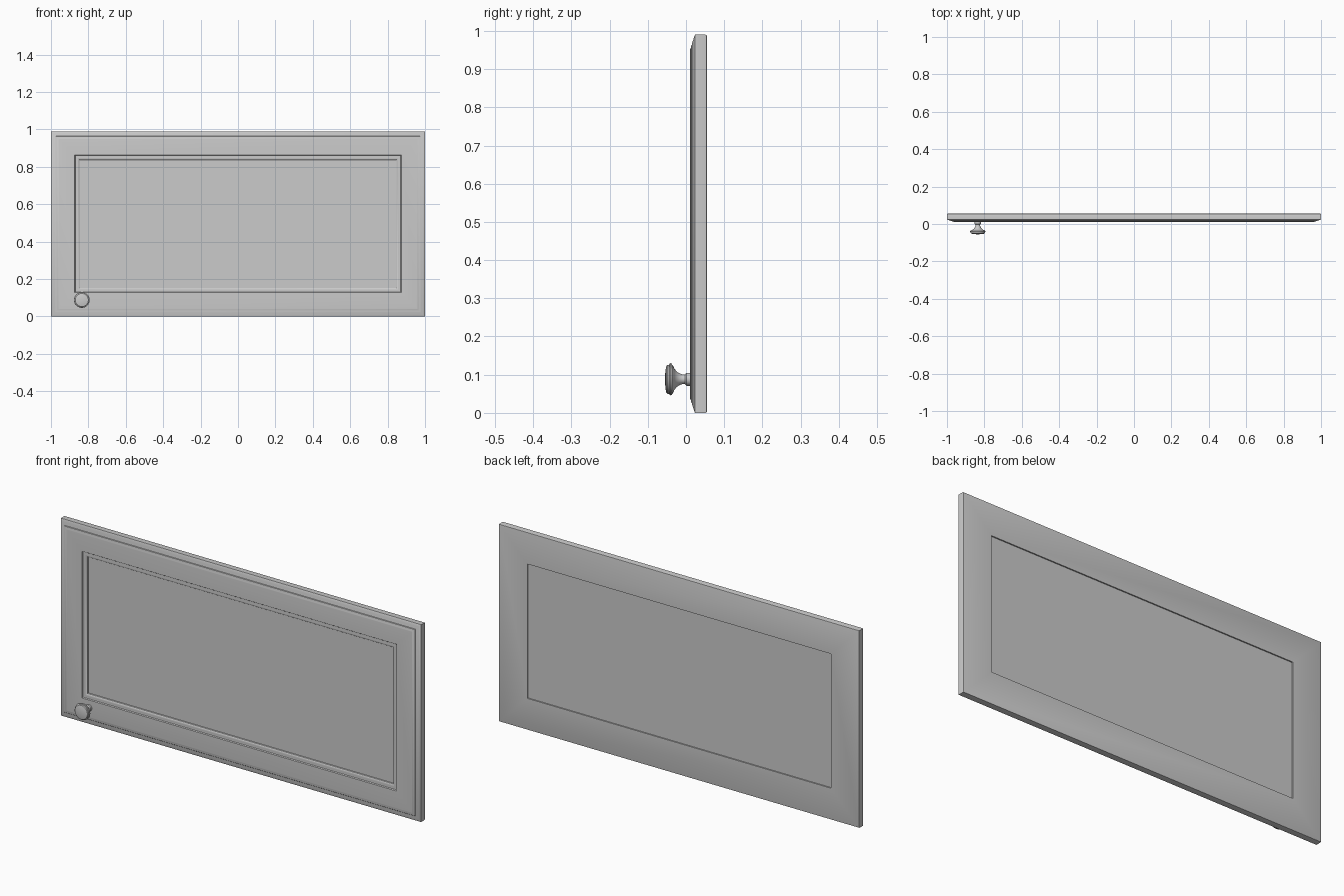
import bpy
import bmesh
import math

cube = bpy.data.objects.get("Cube")
if cube:
    bpy.data.objects.remove(cube, do_unlink=True)

WIDTH, HEIGHT = 2.0, 0.99

grey = bpy.data.materials.new("plain_grey")
grey.use_nodes = True
colour = (0.6, 0.6, 0.6, 1)
grey.diffuse_color = colour
grey.node_tree.nodes["Principled BSDF"].inputs["Base Color"].default_value = colour


def finish(name, bm, angle):
    bmesh.ops.recalc_face_normals(bm, faces=bm.faces)
    mesh = bpy.data.meshes.new(name)
    bm.to_mesh(mesh)
    bm.free()
    mesh.materials.append(grey)
    obj = bpy.data.objects.new(name, mesh)
    bpy.context.collection.objects.link(obj)
    bpy.ops.object.select_all(action="DESELECT")
    obj.select_set(True)
    bpy.context.view_layer.objects.active = obj
    bpy.ops.object.shade_smooth_by_angle(angle=math.radians(angle))
    return obj


def skin(bm, rings, closed):
    """Join successive rings of equal length with quads."""
    pairs = list(zip(rings, rings[1:]))
    if closed:
        pairs.append((rings[-1], rings[0]))
    for a, b in pairs:
        for i in range(len(a)):
            j = (i + 1) % len(a)
            bm.faces.new((a[i], a[j], b[j], b[i]))


def rectangle(bm, inset, y):
    x = WIDTH / 2 - inset
    return [bm.verts.new(p) for p in
            ((-x, y, inset), (x, y, inset),
             (x, y, HEIGHT - inset), (-x, y, HEIGHT - inset))]


def circle(bm, radius, y, cx, cz, sides=40):
    turns = [2 * math.pi * i / sides for i in range(sides)]
    return [bm.verts.new((cx + radius * math.cos(t), y, cz + radius * math.sin(t)))
            for t in turns]


# Moulded frame: (inset from the outer edge, y), from the back round to the front
frame_profile = [
    (0.158, 0.055), (0.004, 0.055), (0.001, 0.054), (0, 0.051),
    (0, 0.024), (0.003, 0.022), (0.012, 0.0195), (0.020, 0.0165),
    (0.026, 0.0155), (0.028, 0.0135), (0.034, 0.0125), (0.038, 0.0105),
    (0.042, 0.010),
    (0.127, 0.010), (0.130, 0.015), (0.135, 0.0155), (0.141, 0.0145),
    (0.147, 0.016), (0.152, 0.020), (0.154, 0.027), (0.158, 0.027),
]
bm = bmesh.new()
skin(bm, [rectangle(bm, *p) for p in frame_profile], closed=True)
finish("door_frame", bm, 25)

# Flat centre panel, recessed on both sides
bm = bmesh.new()
front, back = rectangle(bm, 0.150, 0.025), rectangle(bm, 0.150, 0.049)
skin(bm, [front, back], closed=False)
bm.faces.new(front)
bm.faces.new(back)
finish("centre_panel", bm, 25)

# Turned knob: (radius, y), from the door outwards
knob_profile = [
    (0.017, 0.012), (0.017, 0.001), (0.015, -0.001), (0.0125, -0.003),
    (0.0125, -0.008), (0.014, -0.014), (0.017, -0.020), (0.022, -0.026),
    (0.029, -0.031), (0.036, -0.034), (0.038, -0.036), (0.041, -0.037),
    (0.042, -0.040), (0.041, -0.043), (0.038, -0.044), (0.038, -0.048),
    (0.035, -0.0515), (0.025, -0.0535), (0.012, -0.0547), (0.004, -0.055),
]
bm = bmesh.new()
rings = [circle(bm, r, y, -0.835, 0.088) for r, y in knob_profile]
skin(bm, rings, closed=False)
bm.faces.new(rings[0])
bm.faces.new(rings[-1])
finish("knob", bm, 35)
